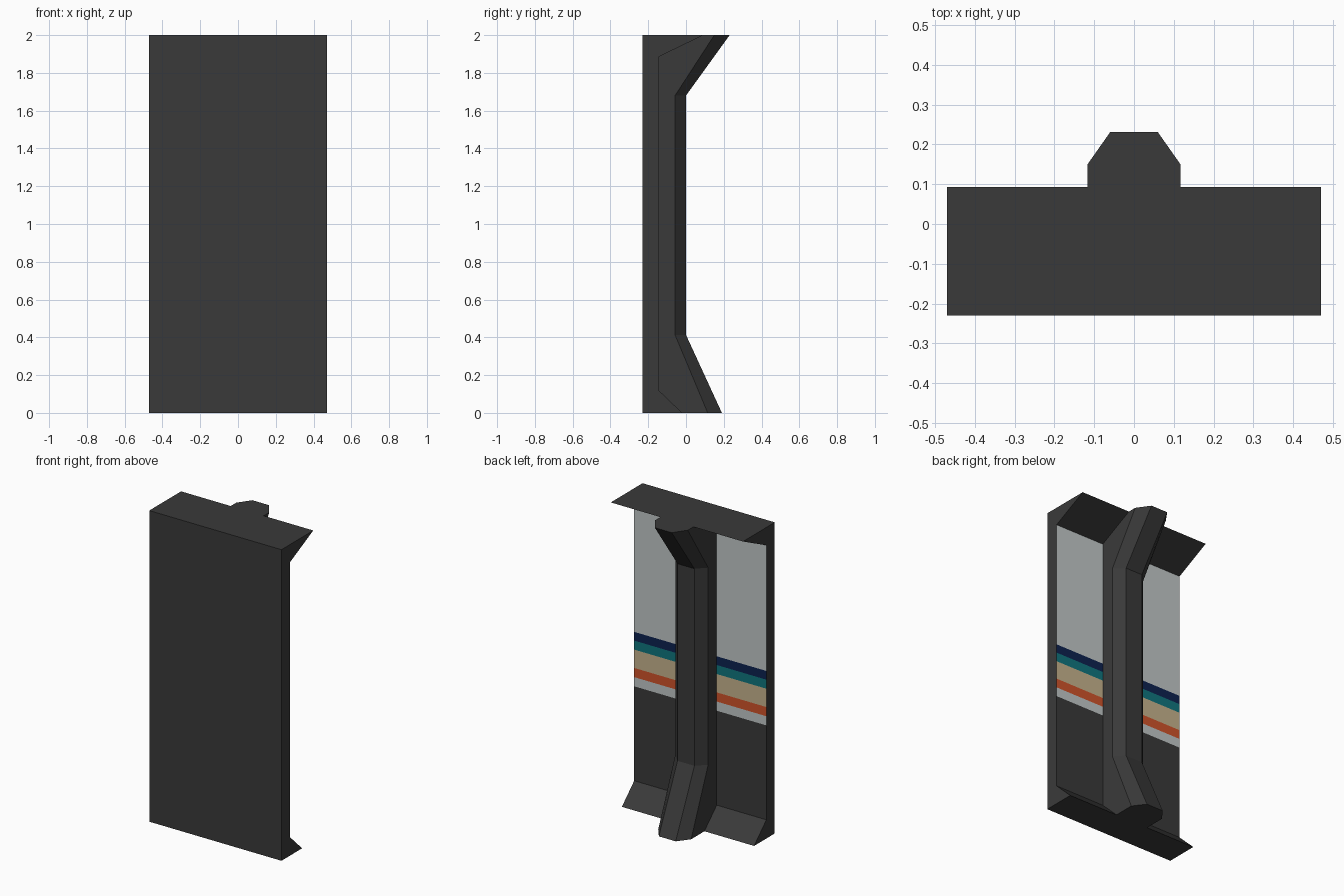
import bpy, bmesh

if "Cube" in bpy.data.objects:
    bpy.data.objects.remove(bpy.data.objects["Cube"])


def material(name, rgb):
    m = bpy.data.materials.new(name)
    m.diffuse_color = (*rgb, 1)
    m.use_nodes = True
    m.node_tree.nodes["Principled BSDF"].inputs["Base Color"].default_value = m.diffuse_color
    return m


charcoal = material("charcoal", (0.042, 0.042, 0.042))
pale_grey = material("pale grey", (0.54, 0.58, 0.58))
navy = material("navy", (0.004, 0.016, 0.08))
teal = material("teal", (0.005, 0.18, 0.21))
tan = material("tan", (0.57, 0.45, 0.27))
orange = material("orange", (0.63, 0.087, 0.024))


def loft(name, sections, mats):
    """Skin closed rings of points and cap both ends."""
    bm = bmesh.new()
    rings = [[bm.verts.new(p) for p in s] for s in sections]
    n = len(rings[0])
    for a, b in zip(rings, rings[1:]):
        for i in range(n):
            j = (i + 1) % n
            bm.faces.new((a[i], a[j], b[j], b[i]))
    bm.faces.new(rings[0])
    bm.faces.new(rings[-1])
    bmesh.ops.recalc_face_normals(bm, faces=bm.faces)
    mesh = bpy.data.meshes.new(name)
    bm.to_mesh(mesh)
    bm.free()
    for m in mats:
        mesh.materials.append(m)
    ob = bpy.data.objects.new(name, mesh)
    bpy.context.collection.objects.link(ob)
    return ob


# Wall panel: side profile with flared cornice and skirting, cut at the stripes
WALL_Y, HALF_W = -0.145, 0.47
bands = [(0.12, charcoal), (0.727, pale_grey), (0.786, orange),
         (0.845, tan), (0.963, teal), (1.021, navy), (1.077, pale_grey)]
profile = [(-0.23, 0), (-0.02, 0)]
profile += [(WALL_Y, z) for z, _ in bands]
profile += [(WALL_Y, 1.885), (0.093, 2), (-0.23, 2)]
wall = loft("wall_panel",
            [[(x, y, z) for y, z in profile] for x in (-HALF_W, HALF_W)],
            [charcoal, pale_grey, orange, tan, teal, navy])

# Paint the stripes on the inner wall face by height
for f in wall.data.polygons:
    if f.normal.y > 0.99:
        m = [m for z, m in bands if z < f.center.z][-1]
        f.material_index = wall.data.materials.find(m.name)

# Chamfered pillar, kicked outward at the foot and head
# each level: height, y of the chamfer edge, y of the outer face
levels = [(0, 0.115, 0.19), (0.413, -0.058, 0),
          (1.68, -0.058, 0), (2, 0.15, 0.231)]
W, F, BACK = 0.117, 0.06, -0.19
loft("pillar",
     [[(-W, BACK, z), (-W, c, z), (-F, o, z), (F, o, z), (W, c, z), (W, BACK, z)]
      for z, c, o in levels], [charcoal])
